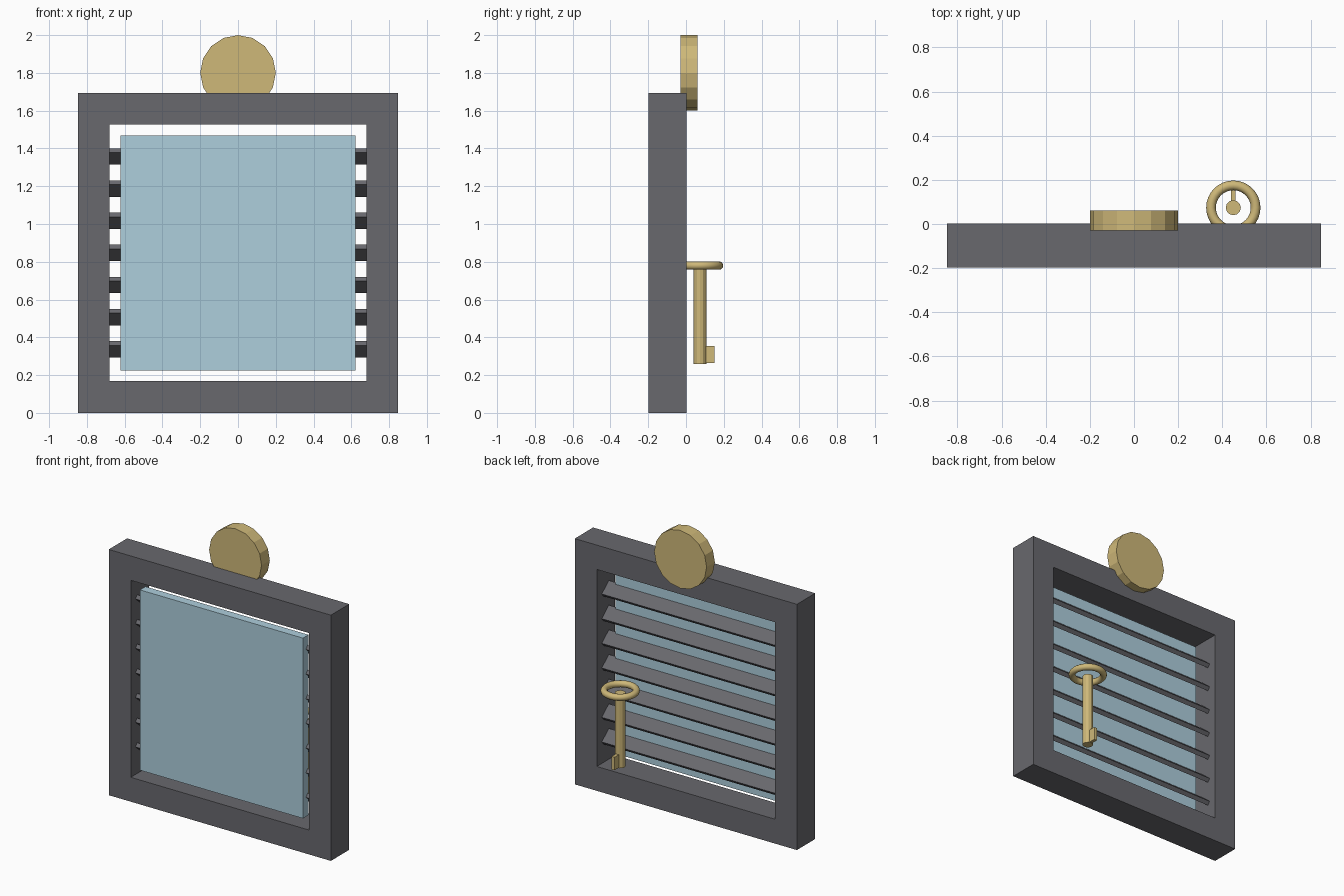
import bpy, bmesh, math
from mathutils import Matrix

if "Cube" in bpy.data.objects:
    bpy.data.objects.remove(bpy.data.objects["Cube"])


def material(name, rgb):
    m = bpy.data.materials.new(name)
    m.diffuse_color = (*rgb, 1)
    m.use_nodes = True
    m.node_tree.nodes["Principled BSDF"].inputs["Base Color"].default_value = m.diffuse_color
    return m


GREY = material("dark_grey", (0.14, 0.14, 0.155))
GLASS = material("pale_blue", (0.42, 0.62, 0.72))
BRASS = material("brass", (0.62, 0.48, 0.19))


def finish(bm, name, mat):
    bmesh.ops.recalc_face_normals(bm, faces=bm.faces[:])
    me = bpy.data.meshes.new(name)
    bm.to_mesh(me)
    bm.free()
    ob = bpy.data.objects.new(name, me)
    bpy.context.collection.objects.link(ob)
    me.materials.append(mat)
    return ob


def box(name, size, centre, mat, tilt=0.0):
    bm = bmesh.new()
    m = (Matrix.Translation(centre) @ Matrix.Rotation(tilt, 4, 'X')
         @ Matrix.Diagonal((*size, 1)))
    bmesh.ops.create_cube(bm, size=1, matrix=m)
    return finish(bm, name, mat)


def cylinder(name, sides, radius, length, centre, mat, rot=0.0):
    bm = bmesh.new()
    m = Matrix.Translation(centre) @ Matrix.Rotation(rot, 4, 'X')
    bmesh.ops.create_cone(bm, cap_ends=True, segments=sides, radius1=radius,
                          radius2=radius, depth=length, matrix=m)
    return finish(bm, name, mat)


MID_Z = 0.847          # middle height of the window
Y0, Y1 = -0.198, 0.002  # front and back of the frame

# Window frame: a mitred square ring
bm = bmesh.new()
corners = [(-1, -1), (1, -1), (1, 1), (-1, 1)]
loops = [[bm.verts.new((sx * h, y, MID_Z + sz * h)) for sx, sz in corners]
         for h, y in [(0.847, Y0), (0.847, Y1), (0.679, Y1), (0.679, Y0)]]
for a, b in zip(loops, loops[1:] + loops[:1]):
    for i in range(4):
        j = (i + 1) % 4
        bm.faces.new((a[i], a[j], b[j], b[i]))
finish(bm, "window_frame", GREY)

# Glass pane, set just behind the front of the frame
box("glass_pane", (1.243, 0.06, 1.243), (0, -0.15, MID_Z), GLASS)

# Louvre slats, sloping down towards the back
for i in range(7):
    box(f"louvre_slat_{i + 1}", (1.36, 0.1, 0.029),
        (0, -0.1, MID_Z + (i - 3) * 0.17), GREY, tilt=-math.radians(40))

# Round medallion on the top edge
cylinder("top_medallion", 16, 0.2, 0.09, (0, 0.016, 1.8), BRASS, math.pi / 2)

# Key hanging at the back: shaft, bit and ring
KX, KY = 0.45, 0.074
cylinder("key_shaft", 12, 0.034, 0.507, (KX, KY, 0.5135), BRASS)
box("key_bit", (0.022, 0.078, 0.09), (KX, KY + 0.039, 0.308), BRASS)
bpy.ops.mesh.primitive_torus_add(major_segments=32, minor_segments=12,
                                 major_radius=0.101, minor_radius=0.022,
                                 location=(KX, KY, 0.78))
ring = bpy.context.object
ring.name = "key_ring"
ring.data.materials.append(BRASS)
bpy.ops.object.shade_smooth_by_angle(angle=math.radians(40))
